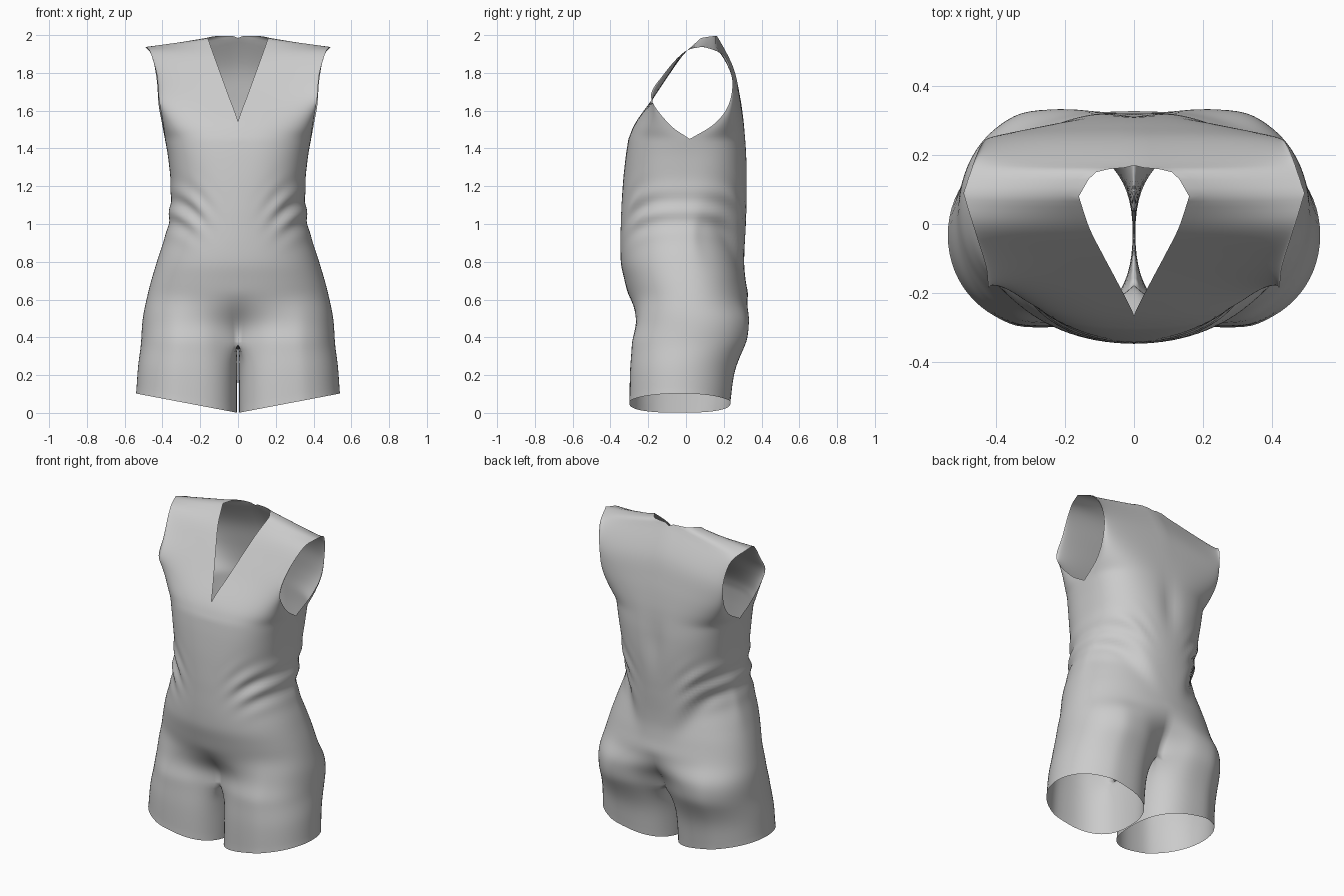
import bpy, bmesh
from math import sin, cos, pi, exp, radians
from mathutils import Vector

if "Cube" in bpy.data.objects:
    bpy.data.objects.remove(bpy.data.objects["Cube"])

N = 26            # columns from centre to side
CROTCH, CHEST = 0.36, 1.45


def spow(v, e):
    return (1 if v >= 0 else -1) * abs(v) ** e


def smooth(a, b, v):
    s = max(0, min(1, (v - a) / (b - a)))
    return s * s * (3 - 2 * s)


def spline(keys, s):
    """Smooth curve through keys [(s, values...)], sampled at s."""
    i = 0
    while i < len(keys) - 2 and s > keys[i + 1][0]:
        i += 1
    a, b = keys[i], keys[i + 1]
    p, q = keys[max(i - 1, 0)], keys[min(i + 2, len(keys) - 1)]
    h = b[0] - a[0]
    t = max(0, min(1, (s - a[0]) / h))
    out = []
    for k in range(1, len(a)):
        ma = (b[k] - p[k]) / (b[0] - p[0]) * h
        mb = (q[k] - a[k]) / (q[0] - a[0]) * h
        out.append((2*t**3 - 3*t*t + 1)*a[k] + (t**3 - 2*t*t + t)*ma
                   + (3*t*t - 2*t**3)*b[k] + (t**3 - t*t)*mb)
    return out


# z, half width, side y, torso front, torso back, leg front, leg back
BODY = [(0.0, .54, .01, -.20, .15, -.30, .235),
        (0.2, .53, .01, -.20, .15, -.297, .26),
        (0.36, .515, .02, -.20, .17, -.288, .315),
        (0.5, .505, .02, -.275, .32, -.29, .38),
        (0.6, .485, .02, -.30, .332, -.31, .36),
        (0.7, .46, .01, -.325, .316, -.33, .33),
        (0.8, .43, 0, -.345, .308, -.34, .32),
        (1.0, .37, 0, -.345, .317, -.34, .32),
        (1.2, .357, .01, -.335, .327, -.34, .32),
        (1.35, .37, .02, -.32, .324, -.34, .32),
        (1.45, .387, .02, -.305, .316, -.34, .32)]

# upper edges, running from chest row to shoulder seam: x, y, z
FRONT_NECK = [(0, 0, -.305, 1.45), (.2, 0, -.265, 1.54), (.4, .05, -.165, 1.68),
              (.6, .09, -.09, 1.79), (.8, .13, -.01, 1.90), (1, .16, .08, 1.985)]
FRONT_ARM = [(0, .387, .02, 1.45), (.2, .397, -.09, 1.53), (.4, .42, -.185, 1.67),
             (.6, .43, -.12, 1.79), (.8, .465, -.01, 1.91), (1, .495, .09, 1.94)]
BACK_NECK = [(0, 0, .316, 1.45), (.2, 0, .305, 1.55), (.4, 0, .285, 1.68),
             (.6, 0, .25, 1.83), (.8, 0, .17, 1.985), (.9, .11, .15, 1.995),
             (1, .16, .08, 1.985)]
BACK_ARM = [(0, .387, .02, 1.45), (.2, .402, .15, 1.53), (.4, .42, .225, 1.63),
            (.6, .43, .245, 1.76), (.8, .455, .205, 1.89), (1, .495, .09, 1.94)]


def wrinkle(p):
    """Waist folds, gathered back panel and spine furrow."""
    x, y, z = p
    a = exp(-((x - .26) / .12) ** 2 - ((z - 1.06) / .11) ** 2)
    u = z - 2.2 * x + 2.8 * x * x
    k = 1 + .045 * a * sin(u * 2 * pi / .125 + 1)
    x, y = x * k, y * k
    if y > 0:
        line = .04 + (z - .68) * .5
        y -= min(y, .05 * smooth(0, .09, x - line) * smooth(0, .15, y)
                 * exp(-((z - .95) / .15) ** 2))
        y -= .015 * exp(-(x / .05) ** 2 - ((z - 1.3) / .15) ** 2)
    return Vector((x, y, z))


def leg_point(row, a):
    w, _, _, _, f, b = row
    r = w / 2 - .002
    e = .8 if a < 0 or a > pi else .8 + .18 * smooth(0, .5, sin(a))
    return (w / 2 + .002 + r * spow(sin(a), e),
            (f + b) / 2 - (b - f) / 2 * spow(cos(a), e))


def tilt(x, z):
    return z + .19 * x * max(0, 1 - z / CROTCH)


def corner_pull(z):
    return min(1, (z / CROTCH) ** 6)


A0 = radians(-55)


def body_row(z):
    """Half outline from front centre round the side to back centre."""
    row = spline(BODY, z)
    w, sy, f, b = row[:4]
    m = 1 - smooth(CROTCH, .65, z)
    e = .92 - .17 * smooth(1.0, CHEST, z)       # hips rounder than the chest
    corner = None
    pts = []
    for i in range(2 * N + 1):
        t = i / (2 * N)
        c = cos(pi * t)
        tx = w * abs(sin(pi * t)) ** e
        ty = sy + ((f if c > 0 else b) - sy) * abs(c) ** e
        lx, ly = leg_point(row, A0 + t * (pi - 2 * A0))
        x, y = tx + (lx - tx) * m, ty + (ly - ty) * m
        if corner is None:
            corner = x
        x -= corner * corner_pull(z) * max(0, 1 - min(t, 1 - t) / .08)
        x = max(0, x)
        if i in (0, 2 * N) and z >= CROTCH:
            x = 0
        pts.append(wrinkle((x, y, tilt(x, z))))
    return pts


def inner_row(z, n=12):
    """Inner thigh, from the front corner to the back corner."""
    row = spline(BODY, z)
    pts = []
    for i in range(n + 1):
        x, y = leg_point(row, A0 + (i / n) * (-pi - 2 * A0))
        x *= 1 - corner_pull(z)
        pts.append(wrinkle((x, y, tilt(x, z))))
    return pts


def panel_row(neck, arm, v):
    """Chest or back panel, from the neck edge to the armhole edge."""
    a, b = spline(neck, v), spline(arm, v)
    a[0] = max(0, a[0])
    pts = []
    for i in range(N + 1):
        th = pi / 2 * i / N
        s, c = sin(th) ** .75, abs(cos(th)) ** .75
        if i == N:
            s, c = 1, 0
        pts.append(wrinkle((a[0] + (b[0] - a[0]) * s, b[1] + (a[1] - b[1]) * c,
                            a[2] + (b[2] - a[2]) * s)))
    return pts


def add_grid(bm, rows):
    vs = [[bm.verts.new(p) for p in r] for r in rows]
    for r, q in zip(vs, vs[1:]):
        for i in range(len(r) - 1):
            bm.faces.new((r[i], r[i + 1], q[i + 1], q[i]))


bm = bmesh.new()
leg_z = [CROTCH * i / 14 for i in range(15)]
torso_z = [CROTCH + (CHEST - CROTCH) * i / 60 for i in range(61)]
steps = [i / 30 for i in range(31)]
add_grid(bm, [body_row(z) for z in leg_z])                                  # leg
add_grid(bm, [inner_row(z) for z in leg_z])                                 # inner thigh
add_grid(bm, [body_row(z) for z in torso_z])                                # torso
add_grid(bm, [panel_row(FRONT_NECK, FRONT_ARM, v) for v in steps])          # chest
add_grid(bm, [panel_row(BACK_NECK, BACK_ARM, v) for v in steps])            # upper back
bmesh.ops.remove_doubles(bm, verts=bm.verts, dist=.0008)
bmesh.ops.recalc_face_normals(bm, faces=bm.faces)
# outward normals: check a face on the outer side
side = max(bm.faces, key=lambda f: f.calc_center_median().x if f.calc_center_median().z < .5 else 0)
if side.normal.x < 0:
    bmesh.ops.reverse_faces(bm, faces=bm.faces)
# ease the joins between panels, keeping open edges and the centre line in place
free = [v for v in bm.verts if not v.is_boundary and v.co.x > .03]
for _ in range(3):
    bmesh.ops.smooth_vert(bm, verts=free, factor=.5, use_axis_x=True,
                          use_axis_y=True, use_axis_z=True)
mesh = bpy.data.meshes.new("romper")
bm.to_mesh(mesh)
bm.free()
romper = bpy.data.objects.new("romper", mesh)
bpy.context.collection.objects.link(romper)

# mirror to the other half
mirror = romper.modifiers.new("mirror", 'MIRROR')
mirror.merge_threshold = .001
for p in mesh.polygons:
    p.use_smooth = True
